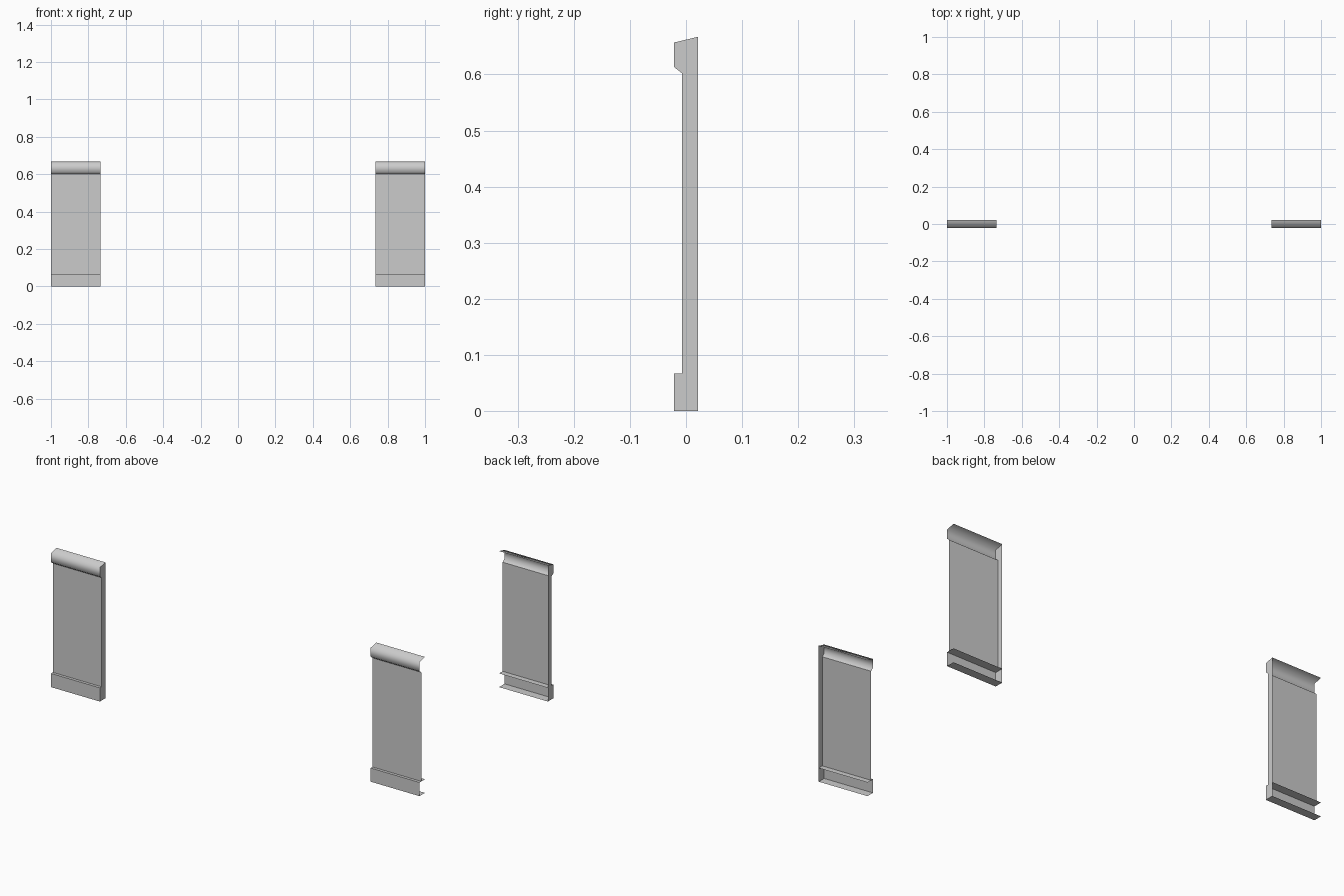
import bpy
import bmesh

cube = bpy.data.objects.get("Cube")
if cube:
    bpy.data.objects.remove(cube, do_unlink=True)

grey = bpy.data.materials.new("light grey")
grey.use_nodes = True
colour = (0.6, 0.6, 0.6, 1)
grey.diffuse_color = colour
grey.node_tree.nodes["Principled BSDF"].inputs["Base Color"].default_value = colour

INNER, OUTER = 0.735, 1.0
BACK, FRONT, PANEL = 0.021, -0.021, -0.007

# Profiles as (y, z), running upward along the front
BASE = [(BACK, 0), (FRONT, 0), (FRONT, 0.067), (BACK, 0.067)]
SHAFT = [(PANEL, 0.067), (PANEL, 0.602)]
CROWN = [(PANEL, 0.602), (FRONT, 0.613), (FRONT, 0.657), (BACK, 0.667)]


def finish(name, bm, smooth=False):
    for face in bm.faces:
        face.smooth = smooth
    mesh = bpy.data.meshes.new(name)
    bm.to_mesh(mesh)
    bm.free()
    mesh.materials.append(grey)
    bpy.context.collection.objects.link(bpy.data.objects.new(name, mesh))


def strip(name, profile, side, smooth=False):
    """Sweep an open profile across the width of one pilaster."""
    bm = bmesh.new()
    ends = sorted((side * INNER, side * OUTER))
    rows = [[bm.verts.new((x, y, z)) for x in ends] for y, z in profile]
    for (a, b), (d, c) in zip(rows, rows[1:]):
        bm.faces.new((a, b, c, d))
    finish(name, bm, smooth)


def inner_cheek(name, side):
    """Flat return closing the inner end only."""
    bm = bmesh.new()
    outline = BASE[:3] + SHAFT + CROWN[1:]
    verts = [bm.verts.new((side * INNER, y, z)) for y, z in outline]
    bm.faces.new(verts if side > 0 else verts[::-1])
    finish(name, bm)


# Two mirrored pilasters, open at the back and at the outer ends
for label, side in (("left", 1), ("right", -1)):
    strip(label + "_pilaster_base", BASE, side)
    strip(label + "_pilaster_panel", SHAFT, side)
    strip(label + "_pilaster_crown", CROWN, side, smooth=True)
    inner_cheek(label + "_pilaster_inner_side", side)
